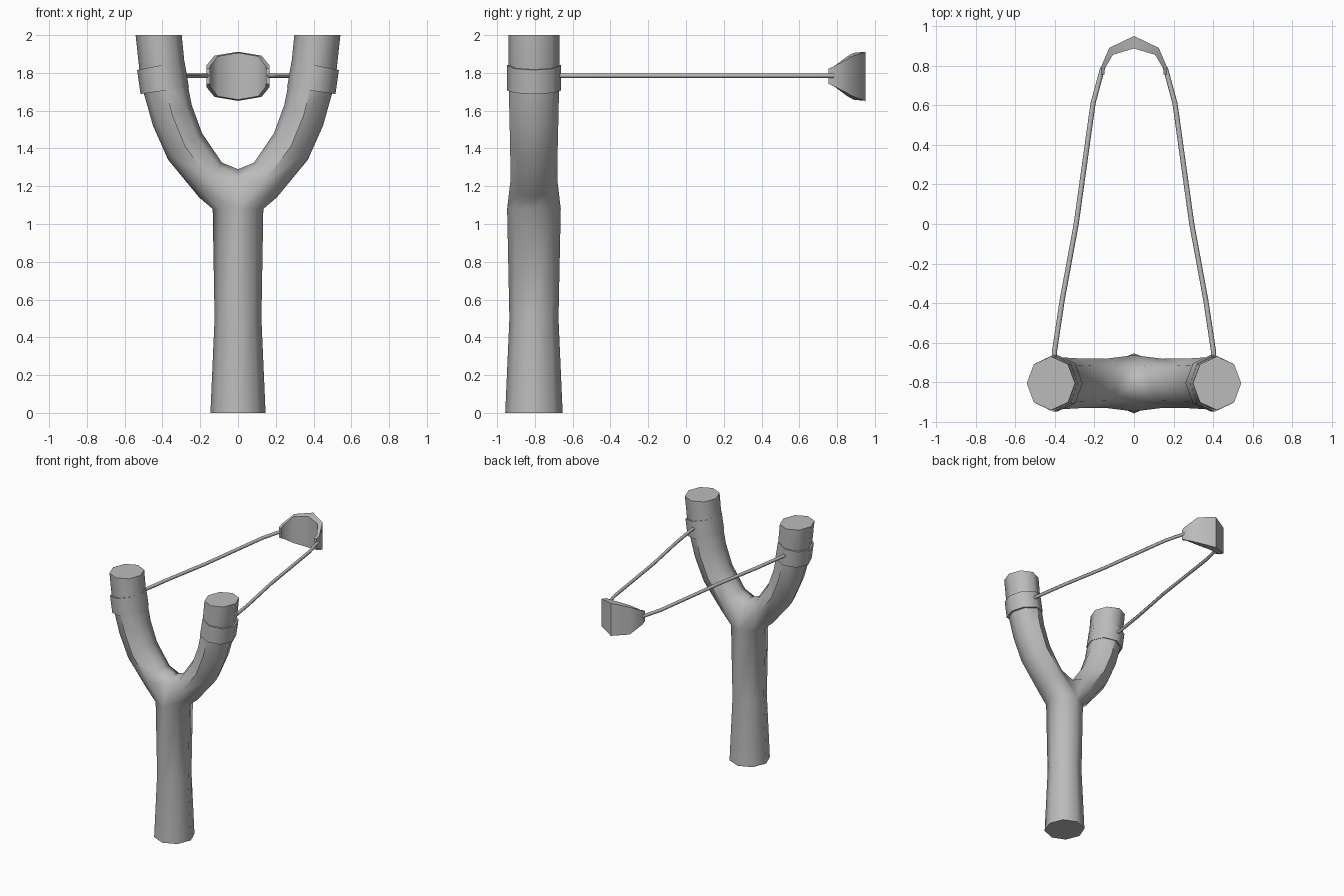
import bpy
import bmesh
from math import cos, sin, pi
from mathutils import Vector

old = bpy.data.objects.get("Cube")
if old:
    bpy.data.objects.remove(old, do_unlink=True)

SIDES = 8
CY = -0.805      # depth of the fork
BAND_Z = 1.785   # height of the cords and pouch

grey = bpy.data.materials.new("plain_grey")
grey.use_nodes = True
grey.diffuse_color = (0.5, 0.5, 0.5, 1)
grey.node_tree.nodes["Principled BSDF"].inputs["Base Color"].default_value = (0.5, 0.5, 0.5, 1)


def finish(bm, name, angle=40):
    bmesh.ops.recalc_face_normals(bm, faces=bm.faces)
    mesh = bpy.data.meshes.new(name)
    bm.to_mesh(mesh)
    bm.free()
    mesh.materials.append(grey)
    obj = bpy.data.objects.new(name, mesh)
    bpy.context.collection.objects.link(obj)
    bpy.ops.object.select_all(action='DESELECT')
    obj.select_set(True)
    bpy.context.view_layer.objects.active = obj
    bpy.ops.object.shade_smooth_by_angle(angle=angle * pi / 180)
    return obj


def bridge(bm, a, b):
    n = len(a)
    for i in range(n):
        j = (i + 1) % n
        bm.faces.new((a[i], a[j], b[j], b[i]))


def arm_ring(bm, s, outer, inner, depth):
    """Ring spanning from an outer to an inner (x, z) point of the arm."""
    o, i = Vector(outer), Vector(inner)
    mid, half = (o + i) / 2, (o - i) / 2
    ring = []
    for m in range(SIDES):
        a = 2 * pi * m / SIDES
        p = mid + half * cos(a)
        ring.append(bm.verts.new((s * p.x, CY + depth * sin(a), p.y)))
    return ring


# Forked frame: handle rings, then two arms sharing the handle top and a saddle
bm = bmesh.new()
handle = []
for z, rx, ry in [(0, 0.146, 0.152), (0.5, 0.124, 0.13), (1.08, 0.134, 0.142)]:
    handle.append([bm.verts.new((rx * cos(2 * pi * k / SIDES),
                                 CY + ry * sin(2 * pi * k / SIDES), z))
                   for k in range(SIDES)])
bm.faces.new(handle[0])
for a, b in zip(handle, handle[1:]):
    bridge(bm, a, b)

saddle = [bm.verts.new((0, CY + y, z)) for y, z in [(0.095, 1.245), (0, 1.29), (-0.095, 1.245)]]
arm_sections = [
    ((0.205, 1.14), (0.085, 1.325), 0.124),
    ((0.37, 1.34), (0.19, 1.48), 0.126),
    ((0.45, 1.52), (0.245, 1.63), 0.13),
    ((0.515, 1.75), (0.278, 1.80), 0.134),
    ((0.542, 2.0), (0.298, 2.0), 0.136),
]
top = handle[-1]
for s in (1, -1):
    pick = [top[m if s > 0 else (4 - m) % SIDES] for m in range(SIDES)]
    previous = pick[:3] + saddle + pick[6:]
    for section in arm_sections:
        ring = arm_ring(bm, s, *section)
        bridge(bm, previous, ring)
        previous = ring
    bm.faces.new(previous)
finish(bm, "forked_frame", 50)

# Bands wrapped round the arms, and the cords tied to them
cord_path = [(0.402, -0.68), (0.402, -0.645), (0.362, -0.38), (0.292, 0.0),
             (0.207, 0.61), (0.158, 0.79)]
for s, side in ((1, "left"), (-1, "right")):
    bm = bmesh.new()
    low = arm_ring(bm, s, (0.516, 1.688), (0.26, 1.725), 0.143)
    high = arm_ring(bm, s, (0.534, 1.815), (0.284, 1.865), 0.143)
    bridge(bm, low, high)
    bm.faces.new(low)
    bm.faces.new(high)
    finish(bm, side + "_band", 50)

    bm = bmesh.new()
    previous = None
    for x, y in cord_path:
        ring = [bm.verts.new((s * (x + 0.013 * cos(pi * k / 3)), y,
                              BAND_Z + 0.013 * sin(pi * k / 3))) for k in range(6)]
        if previous:
            bridge(bm, previous, ring)
        else:
            bm.faces.new(ring)
        previous = ring
    bm.faces.new(previous)
    finish(bm, side + "_cord", 70)

# Curved pouch: columns of outer and inner (x, y, half height)
columns = [
    ((0.168, 0.755, 0.04), (0.148, 0.755, 0.04)),
    ((0.168, 0.79, 0.056), (0.148, 0.785, 0.054)),
    ((0.125, 0.89, 0.109), (0.107, 0.855, 0.106)),
    ((0.0, 0.95, 0.13), (0.0, 0.887, 0.124)),
]
full = [(s, c) for s, group in ((1, columns), (-1, columns[-2::-1])) for c in group]
bm = bmesh.new()
previous = None
for s, (outer, inner) in full:
    ring = [bm.verts.new((s * x, y, BAND_Z - 0.003 + sign * h))
            for (x, y, h), sign in ((outer, -1), (outer, 1), (inner, 1), (inner, -1))]
    if previous:
        bridge(bm, previous, ring)
    else:
        bm.faces.new(ring)
    previous = ring
bm.faces.new(previous)
finish(bm, "pouch", 50)
